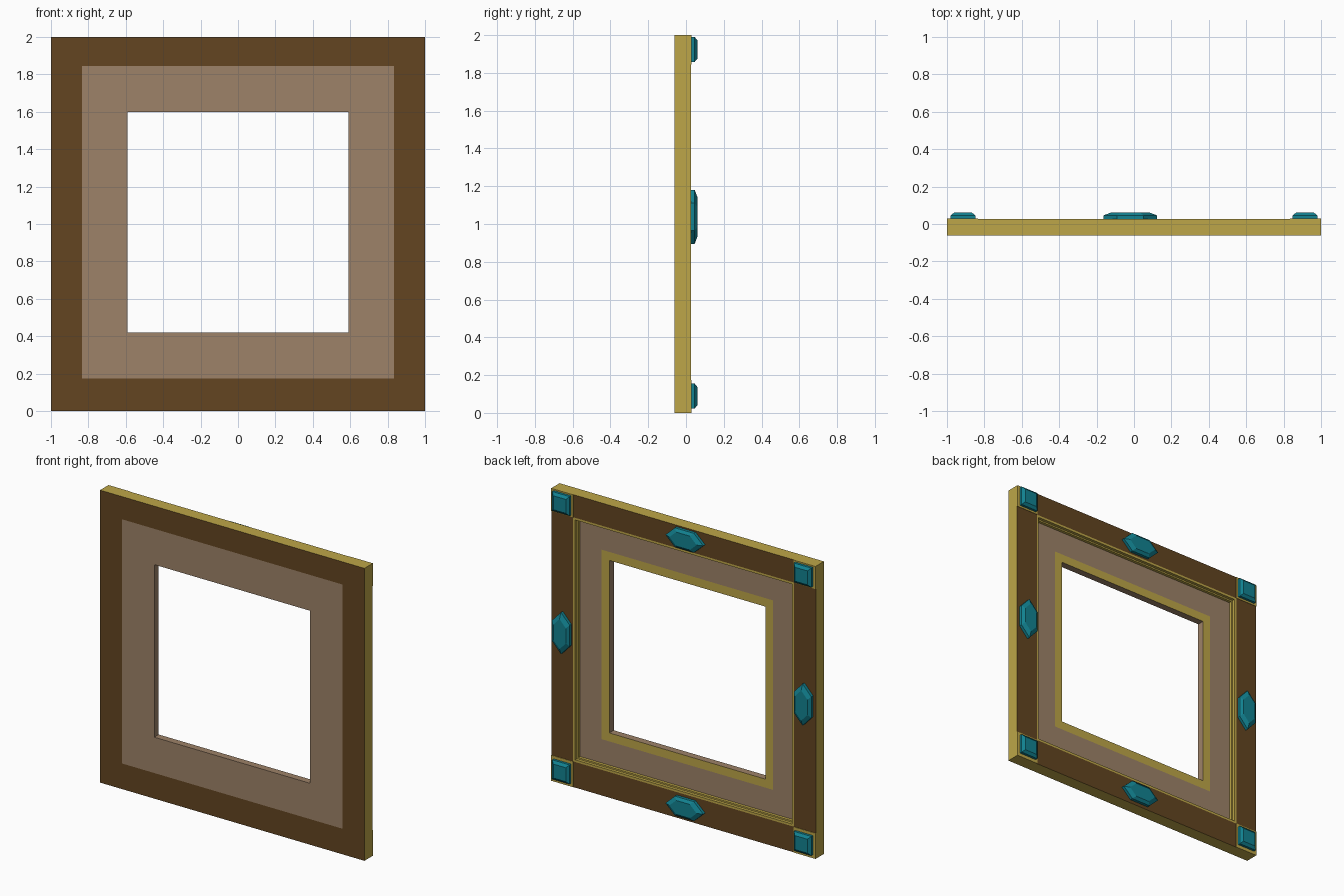
import bpy, bmesh

if "Cube" in bpy.data.objects:
    bpy.data.objects.remove(bpy.data.objects["Cube"])

def material(name, color):
    m = bpy.data.materials.new(name)
    m.diffuse_color = (*color, 1)
    m.use_nodes = True
    m.node_tree.nodes["Principled BSDF"].inputs["Base Color"].default_value = m.diffuse_color
    return m

brown = material("dark brown wood", (0.125, 0.060, 0.015))
tan = material("tan wood", (0.340, 0.225, 0.140))
gold = material("gold trim", (0.510, 0.380, 0.065))
teal = material("teal gem", (0.006, 0.225, 0.285))

FRONT, BACK, TOP, FLOOR = -0.062, 0.026, 0.061, -0.014

def finish(bm, name, mats):
    bmesh.ops.recalc_face_normals(bm, faces=bm.faces)
    me = bpy.data.meshes.new(name)
    bm.to_mesh(me)
    bm.free()
    for m in mats:
        me.materials.append(m)
    ob = bpy.data.objects.new(name, me)
    bpy.context.collection.objects.link(ob)
    return ob

# Frame: square section swept round the opening
# each entry: half size, y, centre z, material of the band to the next entry
section = [
    (0.590, FRONT, 1.01, 1),
    (0.835, FRONT, 1.01, 0),
    (1.000, FRONT, 1.00, 2),
    (1.000, BACK, 1.00, 0),
    (0.835, BACK, 1.01, 2),
    (0.820, BACK, 1.01, 2),
    (0.820, BACK - 0.02, 1.01, 2),
    (0.810, BACK - 0.02, 1.01, 2),
    (0.810, FLOOR, 1.01, 1),
    (0.648, FLOOR, 1.01, 2),
    (0.590, FLOOR, 1.01, 1),
]
bm = bmesh.new()
loops = [[bm.verts.new((sx * h, y, zc + sz * h))
          for sx, sz in ((-1, -1), (1, -1), (1, 1), (-1, 1))]
         for h, y, zc, _ in section]
for i, entry in enumerate(section):
    a, b = loops[i], loops[(i + 1) % len(loops)]
    for k in range(4):
        n = (k + 1) % 4
        bm.faces.new((a[k], a[n], b[n], b[k])).material_index = entry[3]
finish(bm, "frame", [brown, tan, gold])

def stack(name, layers, mat):
    """Closed solid through a list of equal-length outlines."""
    bm = bmesh.new()
    rings = [[bm.verts.new(p) for p in layer] for layer in layers]
    for a, b in zip(rings, rings[1:]):
        for k in range(len(a)):
            n = (k + 1) % len(a)
            bm.faces.new((a[k], a[n], b[n], b[k]))
    bm.faces.new(rings[0])
    bm.faces.new(rings[-1])
    return finish(bm, name, [mat])

def gem(name, outline, x, z, table):
    """Cut stone: upright girdle, sloped crown, flat table."""
    layers = [[(x + u * s, y, z + v * s) for u, v in outline]
              for y, s in ((BACK - 0.002, 1), (BACK + 0.02, 1), (TOP, table))]
    stack(name, layers, teal)

def square(h):
    return [(-h, -h), (h, -h), (h, h), (-h, h)]

hexagon = [(-0.143, 0), (-0.072, -0.066), (0.072, -0.066),
           (0.143, 0), (0.072, 0.066), (-0.072, 0.066)]
upright = [(v, u) for u, v in hexagon]

# Corner plates and corner gems
for sx, side in ((-1, "left"), (1, "right")):
    for z, gz, end in ((0.0875, 0.089, "bottom"), (1.9225, 1.924, "top")):
        hz = min(z, 2 - z)
        layers = [[(sx * 0.9165 + u * 0.0835, y, z + v * hz) for u, v in square(1)]
                  for y in (BACK - 0.002, BACK + 0.003)]
        stack(f"{end}_{side}_corner_plate", layers, gold)
        gem(f"{end}_{side}_corner_gem", square(0.066), sx * 0.914, gz, 0.72)
    # Side gems
    gem(f"{side}_middle_gem", upright, sx * 0.914, 1.038, 0.72)

# Top and bottom gems
gem("top_middle_gem", hexagon, -0.02, 1.924, 0.72)
gem("bottom_middle_gem", hexagon, -0.02, 0.089, 0.72)
